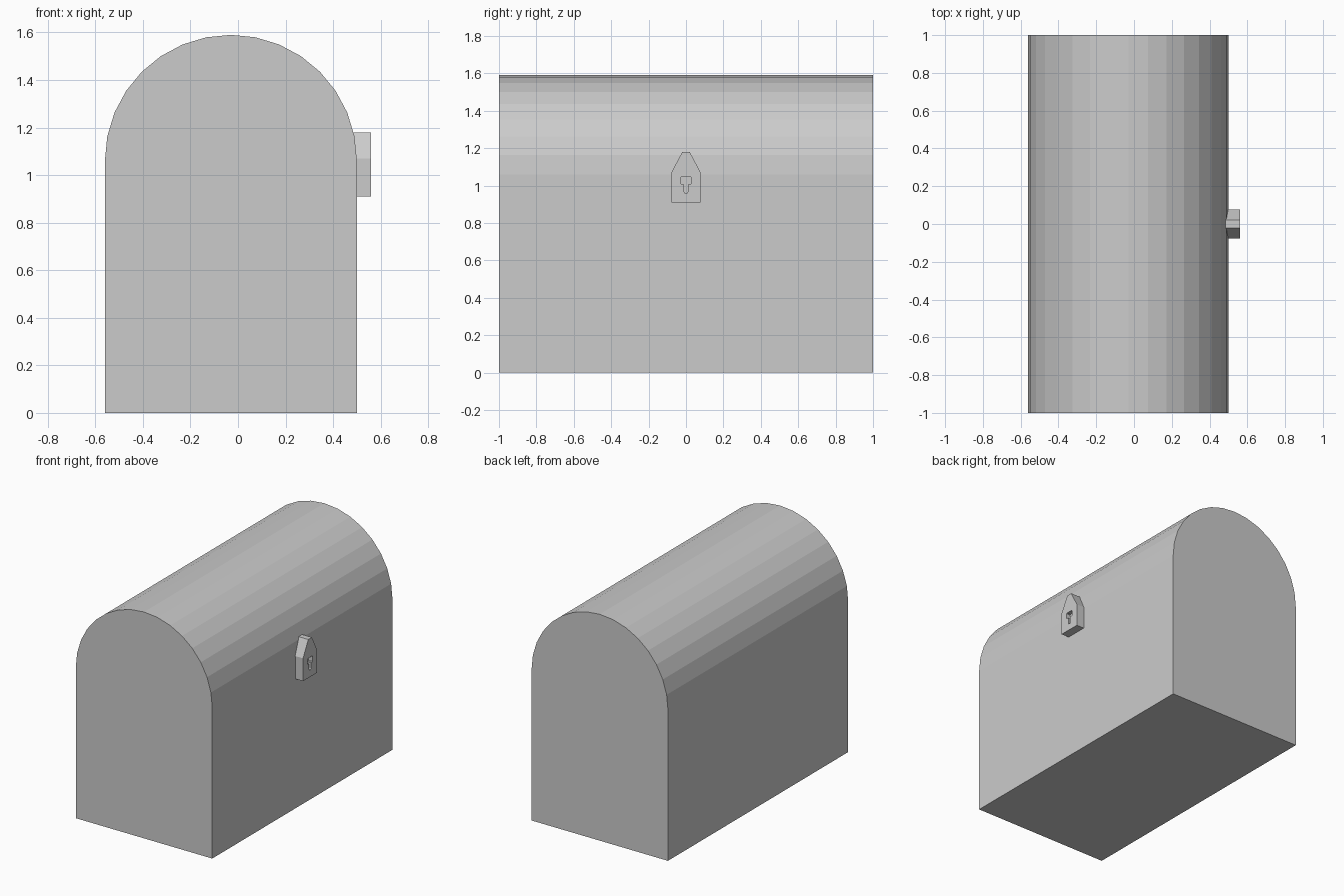
import bpy, bmesh
from math import cos, sin, pi

if "Cube" in bpy.data.objects:
    bpy.data.objects.remove(bpy.data.objects["Cube"])

X_BACK, X_FRONT = -0.56, 0.50
CX, R = (X_BACK + X_FRONT) / 2, (X_FRONT - X_BACK) / 2
SEAM = 1.06


def prism(name, points, offset):
    """Extrude a closed 3D outline along an offset vector."""
    bm = bmesh.new()
    face = bm.faces.new([bm.verts.new(p) for p in points])
    ext = bmesh.ops.extrude_face_region(bm, geom=[face], use_keep_orig=True)
    verts = [g for g in ext["geom"] if isinstance(g, bmesh.types.BMVert)]
    bmesh.ops.translate(bm, verts=verts, vec=offset)
    bmesh.ops.recalc_face_normals(bm, faces=bm.faces)
    mesh = bpy.data.meshes.new(name)
    bm.to_mesh(mesh)
    bm.free()
    obj = bpy.data.objects.new(name, mesh)
    bpy.context.collection.objects.link(obj)
    return obj


def mirrored(half, x):
    """Full outline in the YZ plane from its +y half, listed bottom to top."""
    return [(x, y, z) for y, z in half] + [(x, -y, z) for y, z in reversed(half)]


# Chest body
prism("chest_body", [(X_BACK, -1, 0), (X_FRONT, -1, 0),
                     (X_FRONT, -1, SEAM), (X_BACK, -1, SEAM)], (0, 2, 0))

# Barrel lid: half of a 32-sided cylinder
arc = [(CX + R * cos(pi * i / 16), -1, SEAM + R * sin(pi * i / 16)) for i in range(17)]
prism("barrel_lid", arc, (0, 2, 0))

# Lock plate with sloped shoulders, sunk slightly into the chest
lock = prism("lock_plate", mirrored([(0.078, 0.91), (0.078, 1.07), (0.02, 1.18)], 0.46),
             (0.10, 0, 0))

# Keyhole recess
keyhole = prism("keyhole_cutter", mirrored(
    [(0.005, 0.957), (0.01, 0.967), (0.01, 1.005), (0.022, 1.005),
     (0.026, 1.009), (0.026, 1.044), (0.022, 1.048)], 0.53), (0.06, 0, 0))
keyhole.hide_render = True
keyhole.hide_viewport = True
cut = lock.modifiers.new("keyhole", 'BOOLEAN')
cut.operation = 'DIFFERENCE'
cut.solver = 'EXACT'
cut.object = keyhole
